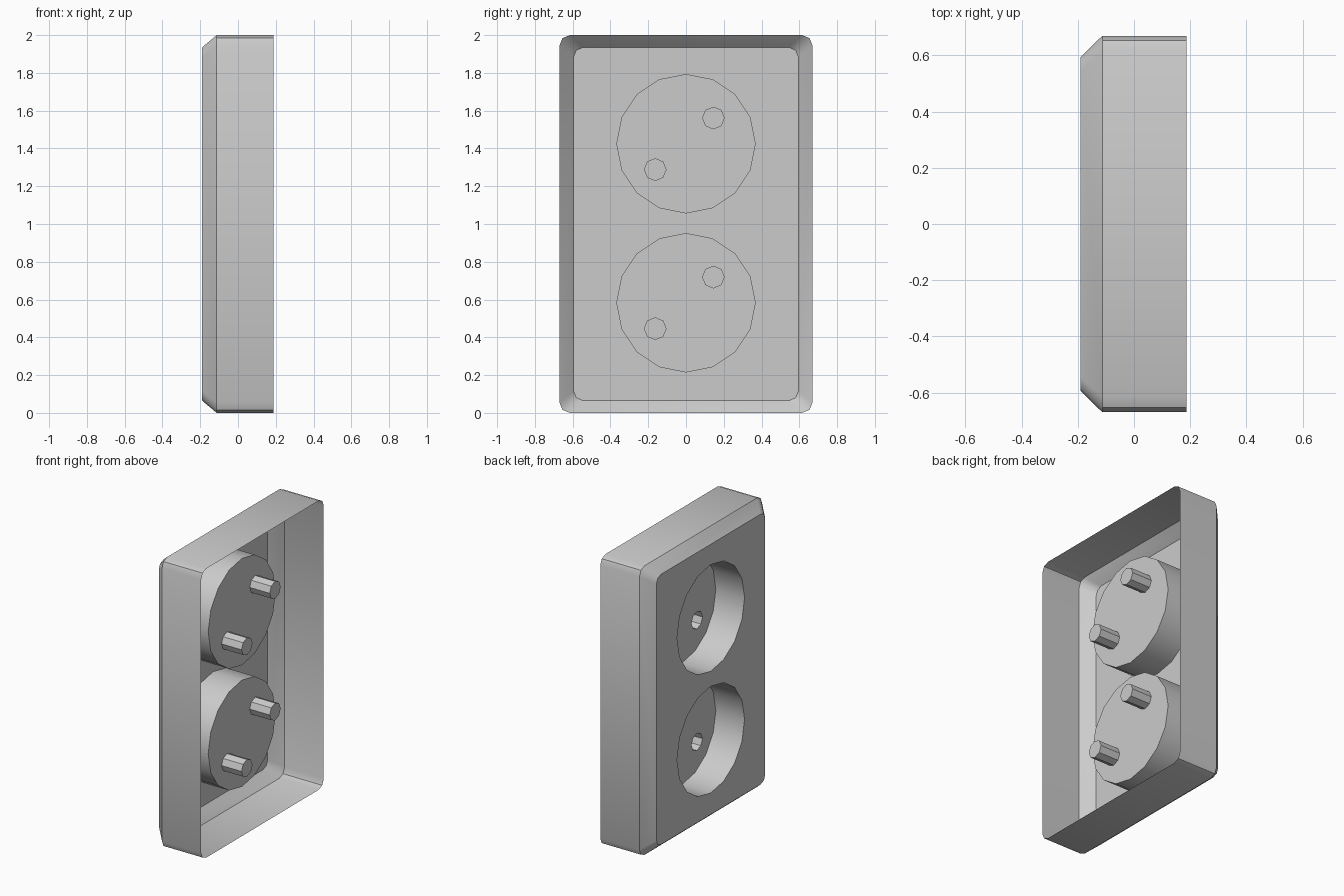
import bpy, bmesh
from math import cos, sin, pi

if "Cube" in bpy.data.objects:
    bpy.data.objects.remove(bpy.data.objects["Cube"])

FRONT, EDGE, BACK = -0.19, -0.113, 0.187   # face, end of chamfer, open rim
FLOOR, PIN_END = 0.03, 0.183               # recess floor, closed pin ends


def rounded_rect(hy, hz, r, seg=2):
    """Profile in the y/z plane, centred on z = 1."""
    pts = []
    for i, (sy, sz) in enumerate([(1, 1), (-1, 1), (-1, -1), (1, -1)]):
        for k in range(seg + 1):
            a = (i + k / seg) * pi / 2
            pts.append((sy * (hy - r) + r * cos(a), 1 + sz * (hz - r) + r * sin(a)))
    return pts


def circle(y, z, r, n):
    return [(y + r * cos(2 * pi * i / n), z + r * sin(2 * pi * i / n)) for i in range(n)]


def ring(bm, pts, x):
    return [bm.verts.new((x, y, z)) for y, z in pts]


def wall(bm, a, b):
    for i in range(len(a)):
        j = (i + 1) % len(a)
        bm.faces.new((a[i], a[j], b[j], b[i]))


def holed_face(bm, loops):
    """Flat face bounded by the first loop, with the other loops as holes."""
    edges = []
    for lp in loops:
        for i, v in enumerate(lp):
            w = lp[(i + 1) % len(lp)]
            edges.append(bm.edges.get((v, w)) or bm.edges.new((v, w)))
    res = bmesh.ops.triangle_fill(bm, use_beauty=True, use_dissolve=False, edges=edges)
    return [f for f in res["geom"] if isinstance(f, bmesh.types.BMFace)]


bm = bmesh.new()

# Chamfered frame, open at the back
face = ring(bm, rounded_rect(0.595, 0.935, 0.05), FRONT)
chamfer = ring(bm, rounded_rect(0.67, 1.0, 0.055), EDGE)
rim = ring(bm, rounded_rect(0.67, 1.0, 0.055), BACK)
wall(bm, face, chamfer)
wall(bm, chamfer, rim)

# Two round recesses, each with two blind pin holes
mouths = []
for zc in (1.425, 0.583):
    mouth = ring(bm, circle(0, zc, 0.369, 16), FRONT)
    floor = ring(bm, circle(0, zc, 0.369, 16), FLOOR)
    wall(bm, mouth, floor)
    mouths.append(mouth)
    holes = []
    for y, dz in ((0.145, 0.136), (-0.163, -0.137)):
        hole = ring(bm, circle(y, zc + dz, 0.06, 8), FLOOR)
        end = ring(bm, circle(y, zc + dz, 0.06, 8), PIN_END)
        wall(bm, hole, end)
        bm.faces.new(end)
        holes.append(hole)
    holed_face(bm, [floor] + holes)

# Front plate around the recesses
plate = holed_face(bm, [face] + mouths)

bmesh.ops.recalc_face_normals(bm, faces=bm.faces[:])
plate[0].normal_update()
if plate[0].normal.x > 0:
    bmesh.ops.reverse_faces(bm, faces=bm.faces[:])
bmesh.ops.dissolve_limit(bm, angle_limit=0.001, verts=[], edges=bm.edges[:])

mesh = bpy.data.meshes.new("double_socket_cover")
bm.to_mesh(mesh)
bm.free()
obj = bpy.data.objects.new("double_socket_cover", mesh)
bpy.context.collection.objects.link(obj)
bpy.context.view_layer.objects.active = obj
obj.select_set(True)
bpy.ops.object.shade_smooth_by_angle()
